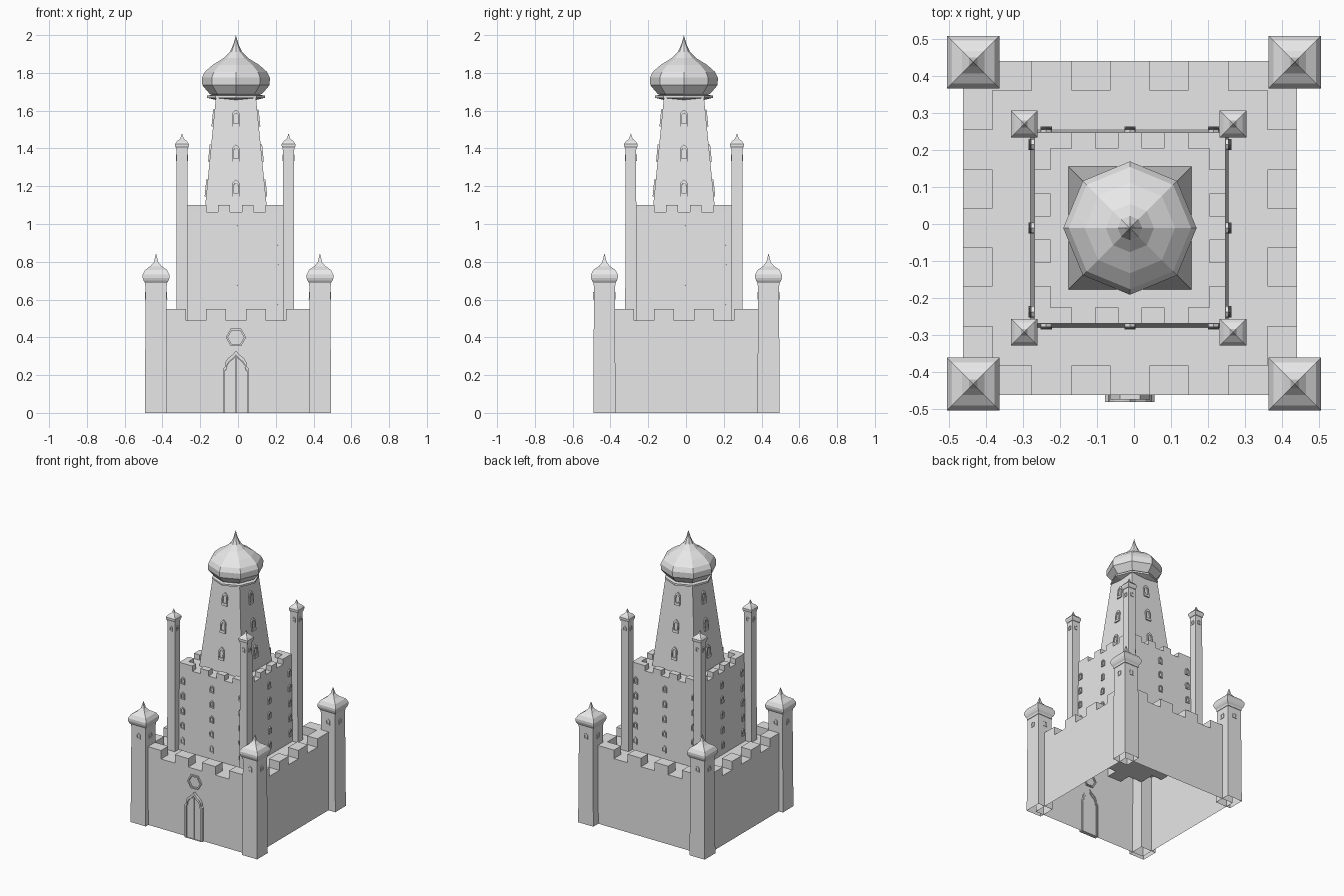
import bpy, bmesh
from math import pi, sin, cos, atan2
from mathutils import Matrix

if "Cube" in bpy.data.objects:
    bpy.data.objects.remove(bpy.data.objects["Cube"])

stone = bpy.data.materials.new("pale_stone")
stone.use_nodes = True
GREY = (0.8, 0.8, 0.8, 1)
stone.diffuse_color = GREY
stone.node_tree.nodes["Principled BSDF"].inputs["Base Color"].default_value = GREY

CX = CY = -0.011


def finish(name, bm, loc=(0, 0, 0), clean=True):
    if clean:
        bmesh.ops.remove_doubles(bm, verts=bm.verts, dist=1e-5)
        bmesh.ops.recalc_face_normals(bm, faces=bm.faces)
    me = bpy.data.meshes.new(name)
    bm.to_mesh(me)
    bm.free()
    me.materials.append(stone)
    ob = bpy.data.objects.new(name, me)
    ob.location = loc
    bpy.context.collection.objects.link(ob)
    return ob


def turned(name, profile, loc, sides):
    """Stack of polygon rings, open at the bottom; square ones take half widths."""
    bm = bmesh.new()
    grow, turn = (2 ** 0.5, pi / 4) if sides == 4 else (1, 0)
    rings = []
    for r, z in profile:
        rings.append([bm.verts.new((r * grow * cos(turn + 2 * pi * k / sides),
                                    r * grow * sin(turn + 2 * pi * k / sides), z))
                      for k in range(sides)])
    for a, b in zip(rings, rings[1:]):
        for k in range(sides):
            m = (k + 1) % sides
            bm.faces.new((a[k], a[m], b[m], b[k]))
    return finish(name, bm, loc)


def battlement(name, cuts, z0, low, high, base_half):
    """Square block with three notches per side, open at the bottom."""
    bm = bmesh.new()
    cuts = [-c for c in reversed(cuts)] + list(cuts)
    n = len(cuts) - 1

    def height(i, j):
        if not (0 <= i < n and 0 <= j < n):
            return z0
        edge_i, edge_j = i in (0, n - 1), j in (0, n - 1)
        along = j if edge_i else i
        if (edge_i and edge_j) or ((edge_i or edge_j) and along not in (2, 4, 6)):
            return high
        return low

    def quad(*pts):
        bm.faces.new([bm.verts.new(p) for p in pts])

    def riser(p, q, ha, hb):
        levels = sorted({ha, hb} | ({low} if z0 in (ha, hb) else set()))
        for a, b in zip(levels, levels[1:]):
            quad((*p, a), (*q, a), (*q, b), (*p, b))

    for i in range(-1, n):
        for j in range(-1, n):
            h = height(i, j)
            x1, y1 = cuts[i + 1], cuts[j + 1]
            if i >= 0 and j >= 0:
                x, y = cuts[i], cuts[j]
                quad((x, y, h), (x1, y, h), (x1, y1, h), (x, y1, h))
            if j >= 0 and height(i + 1, j) != h:
                riser((x1, cuts[j]), (x1, y1), h, height(i + 1, j))
            if i >= 0 and height(i, j + 1) != h:
                riser((cuts[i], y1), (x1, y1), h, height(i, j + 1))
    for v in bm.verts:
        if abs(v.co.z - z0) < 1e-5:
            v.co.x *= base_half / cuts[-1]
            v.co.y *= base_half / cuts[-1]
    bmesh.ops.remove_doubles(bm, verts=bm.verts, dist=1e-5)
    bmesh.ops.recalc_face_normals(bm, faces=bm.faces)
    bmesh.ops.dissolve_limit(bm, angle_limit=0.01, verts=bm.verts, edges=bm.edges)
    return finish(name, bm, (CX, CY, 0), clean=False)


def arch(w, h):
    """Pointed arch outline centred on the origin."""
    right = [(1, -1), (1, 0.35), (0.75, 0.7), (0, 1)]
    return [(x * w / 2, z * h / 2) for x, z in
            right + [(-x, z) for x, z in reversed(right[:-1])]]


def ring(bm, outline, k, depth, mat):
    """Raised frame around an opening, standing out along -y."""
    loops = [[bm.verts.new(mat @ Matrix.Translation((x * s, y, z * s)).translation)
              for x, z in outline]
             for s, y in ((1, 0.006), (1, -depth), (k, -depth), (k, 0.006))]
    for a, b in zip(loops, loops[1:]):
        for i in range(len(a)):
            m = (i + 1) % len(a)
            bm.faces.new((a[i], a[m], b[m], b[i]))


def windows(name, centre, spots, size, wall, depth):
    """Same windows on all four faces; wall = (z0, half0, z1, half1)."""
    z0, h0, z1, h1 = wall
    lean = atan2(h0 - h1, z1 - z0)
    bm = bmesh.new()
    for side in range(4):
        spin = Matrix.Translation((*centre, 0)) @ Matrix.Rotation(side * pi / 2, 4, "Z")
        for x, z in spots:
            d = h0 + (h1 - h0) * (z - z0) / (z1 - z0)
            ring(bm, arch(*size), 0.62, depth, spin @ Matrix.Translation((x, -d, z))
                 @ Matrix.Rotation(-lean, 4, "X"))
    return finish(name, bm)


# Outer wall and keep
battlement("outer_wall", (0.053, 0.158, 0.265, 0.371, 0.451), 0, 0.49, 0.55, 0.451)
battlement("keep", (0.031, 0.094, 0.157, 0.215, 0.258), 0.49, 1.063, 1.1, 0.268)
windows("keep_windows", (CX, CY),
        [(x, 0.56 + 0.105 * r) for r in range(5) for x in (-0.226, 0, 0.226)],
        (0.03, 0.05), (0.49, 0.268, 1.1, 0.258), 0.007)

# Central tower, its collar and onion dome
turned("central_tower", [(0.166, 1.063), (0.106, 1.67)], (CX, CY, 0), 4)
windows("tower_windows", (CX, CY), [(0, z) for z in (1.19, 1.375, 1.56)],
        (0.042, 0.09), (1.063, 0.166, 1.67, 0.106), 0.008)
turned("dome_collar", [(0.1, 1.655), (0.153, 1.668), (0.153, 1.68), (0.12, 1.684)],
       (CX, CY, 0), 8)
turned("main_dome", [(0.12, 1.68), (0.14, 1.69), (0.178, 1.735), (0.18, 1.775),
                     (0.165, 1.805), (0.122, 1.843), (0.065, 1.878), (0.033, 1.91),
                     (0.014, 1.95), (0, 2.0)], (CX, CY, 0), 8)

# Corner towers and slim turrets, each with a small square onion roof
for fb, sy in (("front", -1), ("back", 1)):
    for lr, sx in (("right", -1), ("left", 1)):
        tag = fb + "_" + lr
        x, y = 0.434 * sx, (0.437 if sy > 0 else -0.432)
        turned("corner_tower_" + tag, [(0.059, 0), (0.055, 0.68)], (x, y, 0), 4)
        turned("corner_roof_" + tag,
               [(0.05, 0.672), (0.058, 0.675), (0.058, 0.688), (0.066, 0.7),
                (0.071, 0.715), (0.071, 0.732), (0.058, 0.757), (0.03, 0.776),
                (0.012, 0.797), (0, 0.845)], (x, y, 0), 4)
        windows("corner_windows_" + tag, (x, y), [(0, 0.62)], (0.03, 0.04),
                (0, 0.059, 0.68, 0.055), 0.004)
        x, y = -0.0145 + 0.282 * sx, -0.011 + 0.281 * sy
        turned("turret_" + tag, [(0.03, 0.49), (0.028, 1.4)], (x, y, 0), 4)
        turned("turret_roof_" + tag,
               [(0.026, 1.392), (0.031, 1.395), (0.031, 1.402), (0.036, 1.412),
                (0.036, 1.424), (0.026, 1.438), (0.009, 1.452), (0, 1.48)],
               (x, y, 0), 4)
        windows("turret_windows_" + tag, (x, y), [(0, 1.35)], (0.022, 0.034),
                (0.49, 0.03, 1.4, 0.028), 0.004)

# Gate: ogee frame with two recessed leaves
wall_y = CY - 0.451
half = [(0.067, 0), (0.067, 0.235), (0.058, 0.245), (0.056, 0.268), (0.042, 0.29),
        (0.016, 0.31), (0, 0.33)]
gate = half + [(-x, z) for x, z in reversed(half[:-1])]
gate = [(x, z - 0.165) for x, z in gate]
bm = bmesh.new()
ring(bm, gate, 0.86, 0.019, Matrix.Translation((CX, wall_y, 0.165)))
for v in bm.verts:
    if v.co.z < 0.03:
        v.co.z = 0
finish("gate_frame", bm)
for lr, s in (("right", -1), ("left", 1)):
    bm = bmesh.new()
    pts = [(x * 0.86, z * 0.86) for x, z in half] + [(0.002, 0)]
    pts = [(max(x, 0.002) * s, z + (0.02 if z > 0.1 else 0)) for x, z in pts]
    face = bm.faces.new([bm.verts.new((x, 0, z)) for x, z in pts])
    out = bmesh.ops.extrude_face_region(bm, geom=[face])["geom"]
    for v in out:
        if isinstance(v, bmesh.types.BMVert):
            v.co.y = -0.008
    finish("gate_leaf_" + lr, bm, (CX, wall_y, 0))

# Hexagonal window above the gate
bm = bmesh.new()
hexagon = [(0.054 * cos(k * pi / 3), 0.054 * sin(k * pi / 3)) for k in range(6)]
ring(bm, hexagon, 0.8, 0.012, Matrix.Translation((CX, wall_y, 0.4)))
finish("hexagon_window", bm)
